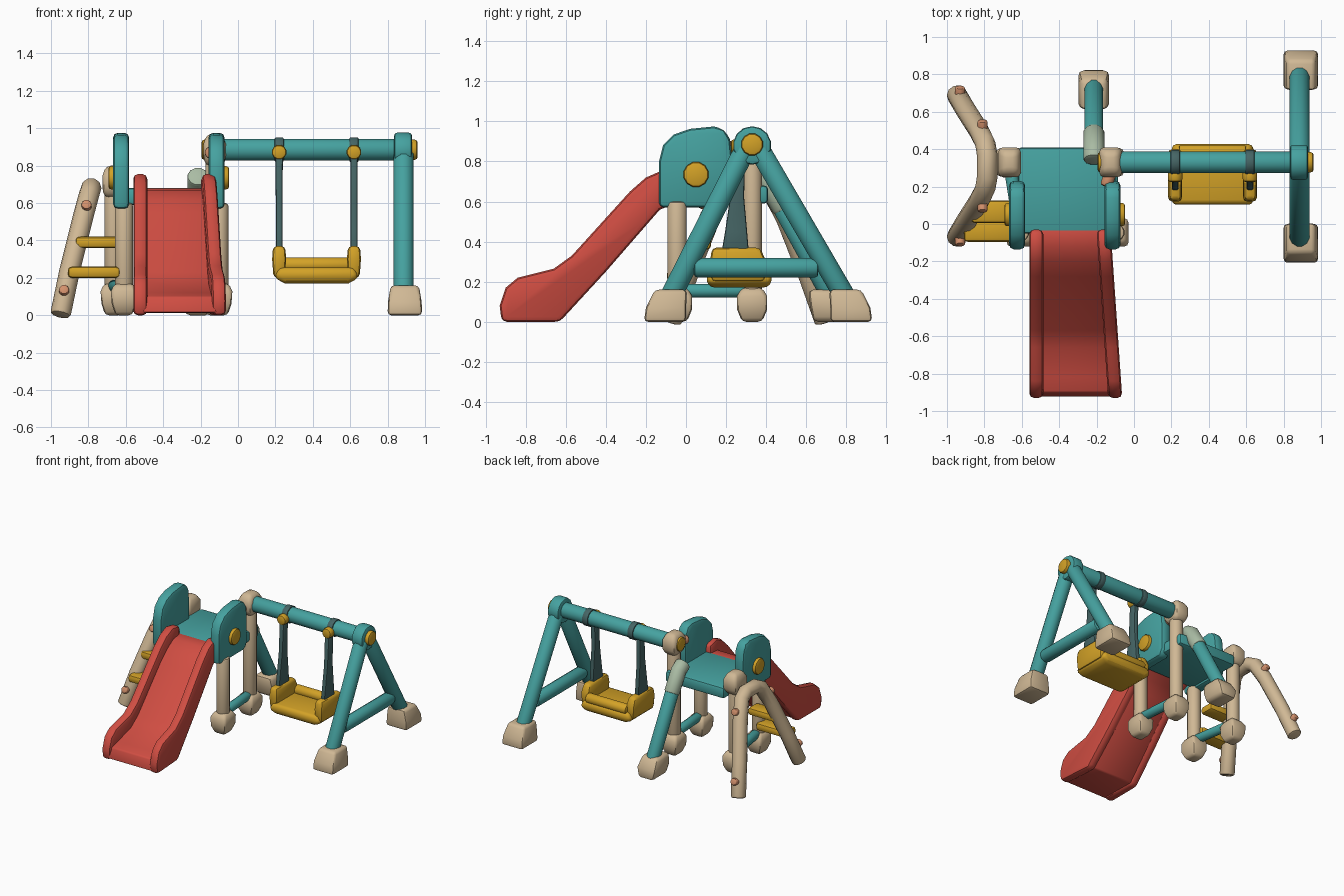
import bpy, bmesh, math
from mathutils import Vector

cube = bpy.data.objects.get("Cube")
if cube:
    bpy.data.objects.remove(cube, do_unlink=True)


def material(name, rgb):
    m = bpy.data.materials.new(name)
    m.use_nodes = True
    m.diffuse_color = (*rgb, 1)
    bsdf = next(n for n in m.node_tree.nodes if n.type == 'BSDF_PRINCIPLED')
    bsdf.inputs["Base Color"].default_value = (*rgb, 1)
    bsdf.inputs["Roughness"].default_value = 0.6
    return m


RED = material("red", (0.63, 0.075, 0.055))
TEAL = material("teal", (0.06, 0.36, 0.35))
TAN = material("tan", (0.63, 0.48, 0.3))
YELLOW = material("yellow", (0.65, 0.36, 0.02))
STRAP = material("dark teal", (0.06, 0.13, 0.13))
SALMON = material("salmon", (0.65, 0.28, 0.15))
SAGE = material("pale sage", (0.4, 0.5, 0.37))


def finish(bm, name, mat, bevel=0.0):
    bmesh.ops.recalc_face_normals(bm, faces=bm.faces)
    if bevel:
        sharp = [e for e in bm.edges if e.calc_face_angle(0) > math.radians(40)]
        bmesh.ops.bevel(bm, geom=sharp, offset=bevel, segments=2, profile=0.5,
                        affect='EDGES', clamp_overlap=True)
    mesh = bpy.data.meshes.new(name)
    bm.to_mesh(mesh)
    bm.free()
    mesh.materials.append(mat)
    obj = bpy.data.objects.new(name, mesh)
    bpy.context.collection.objects.link(obj)
    bpy.ops.object.select_all(action='DESELECT')
    obj.select_set(True)
    bpy.context.view_layer.objects.active = obj
    bpy.ops.object.shade_smooth_by_angle(angle=math.radians(40))
    return obj


def loft(name, rings, mat, bevel=0.0):
    """Skin a list of equal-length vertex rings and cap both ends."""
    bm = bmesh.new()
    rows = [[bm.verts.new(p) for p in ring] for ring in rings]
    n = len(rows[0])
    for a, b in zip(rows, rows[1:]):
        for i in range(n):
            j = (i + 1) % n
            bm.faces.new((a[i], a[j], b[j], b[i]))
    bm.faces.new(rows[0])
    bm.faces.new(rows[-1])
    return finish(bm, name, mat, bevel)


def block(name, levels, mat, bevel=0.02):
    """Stacked rectangles, each level given as (x, y, z, width, depth)."""
    corners = ((-.5, -.5), (.5, -.5), (.5, .5), (-.5, .5))
    return loft(name, [[(x + u * w, y + v * d, z) for u, v in corners]
                       for x, y, z, w, d in levels], mat, bevel)


def tube(name, path, radius, mat, sides=12, bevel=0.015):
    """Round bar along a path."""
    pts = [Vector(p) for p in path]
    rings = []
    for i, p in enumerate(pts):
        d = (pts[min(i + 1, len(pts) - 1)] - pts[max(i - 1, 0)]).normalized()
        ref = Vector((1, 0, 0)) if abs(d.x) < 0.8 else Vector((0, 0, 1))
        u = d.cross(ref).normalized()
        v = d.cross(u)
        turn = [2 * math.pi * (k + 0.5) / sides for k in range(sides)]
        rings.append([p + radius * (u * math.cos(t) + v * math.sin(t)) for t in turn])
    return loft(name, rings, mat, bevel)


def prism(name, profile, x0, x1, mat, bevel=0.02, shift=lambda x, y: x):
    """Side (y, z) outline extruded across x."""
    return loft(name, [[(shift(x, y), y, z) for y, z in profile] for x in (x0, x1)], mat, bevel)


# Slide: two rails and a bed, narrowing toward the top on one side
def narrow(x, y):
    return x - 0.06 * (y + 0.9) / 0.87 if x > -0.3 else x


run_top = [(-.03, .74), (-.12, .755), (-.2, .72), (-.28, .65), (-.57, .33),
           (-.66, .265), (-.84, .22), (-.9, .17), (-.93, .08), (-.92, 0)]
run_low = [(-.63, 0), (-.4, .25), (-.2, .48), (-.13, .56), (-.03, .6)]
bed_top = [(-.03, .68), (-.12, .67), (-.2, .62), (-.28, .55), (-.57, .23),
           (-.66, .165), (-.82, .12), (-.9, .1), (-.925, .015)]
prism("slide_rail_right", run_top + run_low, -.56, -.485, RED, .025, narrow)
prism("slide_rail_left", run_top + run_low, -.14, -.065, RED, .025, narrow)
prism("slide_bed", bed_top + [(y, z + .012) for y, z in run_low], -.51, -.115, RED, .01, narrow)

# Platform and side panels
block("platform", [(-.36, .18, .59, .52, .46), (-.36, .18, .68, .52, .46)], TEAL)
panel = [(-.135, .57), (-.135, .8), (-.115, .88), (-.06, .935), (.02, .963), (.14, .975),
         (.19, .96), (.22, .91), (.23, .82), (.23, .62), (.2, .57)]
for side, x, outward in (("right", -.625, -1), ("left", -.115, 1)):
    prism(f"side_panel_{side}", panel, x - .043, x + .043, TEAL, .025)
    tube(f"panel_knob_{side}", [(x, .05, .735), (x + outward * .068, .05, .735)], .064, YELLOW)

# Posts with flared feet, and the low bars between them
for name, x, y, top in (("front_right", -.61, -.045, .6), ("front_left", -.1, -.045, .6),
                        ("back_right", -.665, .33, .77), ("back_left", -.125, .33, .94)):
    tube(f"post_{name}", [(x, y, .08), (x, y, top)], .05, TAN)
    block(f"post_foot_{name}", [(x, y, 0, .09, .1), (x, y, .06, .13, .15),
                                (x, y, .13, .14, .15), (x, y, .17, .1, .1)], TAN)
    if "back" in name:
        block(f"post_cap_{name}", [(x, y, top - .14, .1, .11), (x, y, top - .09, .12, .16),
                                   (x, y, top - .02, .12, .16), (x, y, top + .03, .08, .1)], TAN, .025)
for side, x0, x1 in (("right", -.61, -.665), ("left", -.1, -.125)):
    tube(f"low_bar_{side}", [(x0, -.03, .155), (x1, .32, .155)], .035, TEAL)

# Rear brace leg with a pale collar
tube("brace_leg", [(-.215, .4, .72), (-.215, .74, .1)], .052, TEAL)
tube("brace_collar", [(-.215, .34, .745), (-.215, .4, .71), (-.215, .49, .56)], .058, SAGE)
block("brace_foot", [(-.215, .73, 0, .13, .19), (-.215, .72, .08, .165, .2),
                     (-.215, .69, .16, .14, .16)], TAN, .025)

# Swing beam with end caps
tube("swing_beam", [(-.12, .33, .885), (.9, .33, .885)], .06, TEAL)
tube("beam_cap_left", [(.9, .33, .885), (.96, .33, .885)], .056, YELLOW)
tube("beam_cap_right", [(-.12, .33, .885), (-.195, .33, .885)], .056, YELLOW)
tube("post_knob", [(-.125, .28, .87), (-.15, .2, .87)], .034, SALMON)

# A-frame
tube("frame_apex", [(.835, .33, .88), (.93, .33, .88)], .096, TEAL, 14)
for name, y0, y1, lean in (("front", .3, -.1, -1), ("back", .36, .82, 1)):
    tube(f"frame_leg_{name}", [(.885, y0, .87), (.885, y1, .08)], .055, TEAL)
    foot = -.105 if lean < 0 else .825
    block(f"frame_foot_{name}", [(.892, foot, 0, .185, .21), (.892, foot - lean * .005, .07, .18, .2),
                                 (.892, foot - lean * .03, .16, .15, .16)], TAN, .02)
tube("frame_crossbar", [(.885, .04, .27), (.885, .66, .27)], .05, TEAL)

# Swing: straps, hanger knobs and a seat with raised ends
for side, x in (("right", .22), ("left", .62)):
    block(f"swing_strap_{side}", [(x, .245, .33, .036, .14), (x, .25, .45, .036, .11),
                                  (x, .255, .62, .036, .07), (x, .265, .87, .04, .06)], STRAP, .01)
    tube(f"hanger_clamp_{side}", [(x - .025, .33, .885), (x + .025, .33, .885)], .068, STRAP, 12, .008)
    tube(f"hanger_knob_{side}", [(x, .29, .872), (x, .225, .872)], .04, YELLOW)
    block(f"seat_end_{side}", [(x, .26, .2, .06, .27), (x, .26, .3, .075, .28),
                               (x, .25, .37, .065, .24)], YELLOW, .022)
block("seat_base", [(.42, .265, .17, .34, .28), (.42, .265, .2, .45, .33),
                    (.42, .265, .255, .4, .31)], YELLOW)
tube("seat_back_rim", [(.24, .385, .27), (.6, .385, .27)], .04, YELLOW)

# Climbing arch, its bolts and steps
mirror_y = .31
front_leg = [(-.95, -.075, 0), (-.9, .01, .24), (-.83, .12, .52), (-.795, .19, .65), (-.785, .25, .68)]
back_leg = [(x, 2 * mirror_y - y, z) for x, y, z in reversed(front_leg)]
tube("climbing_arch", front_leg + back_leg, .055, TAN, 10)
for name, s in (("front", -1), ("back", 1)):
    for level, x, off, z in (("low", -.93, .345, .11), ("high", -.81, .165, .565)):
        y = mirror_y + s * off
        tube(f"arch_bolt_{name}_{level}", [(x, y, z), (x, y + s * .078, z + .03)], .028, SALMON, 8, .008)
for name, x, y, z in (("lower", -.91, -.035, .23), ("upper", -.87, .065, .39)):
    block(f"step_{name}", [(x / 2 - .315, y, z - .03, -x - .63, .12),
                           (x / 2 - .315, y, z + .03, -x - .63, .12)], YELLOW)
